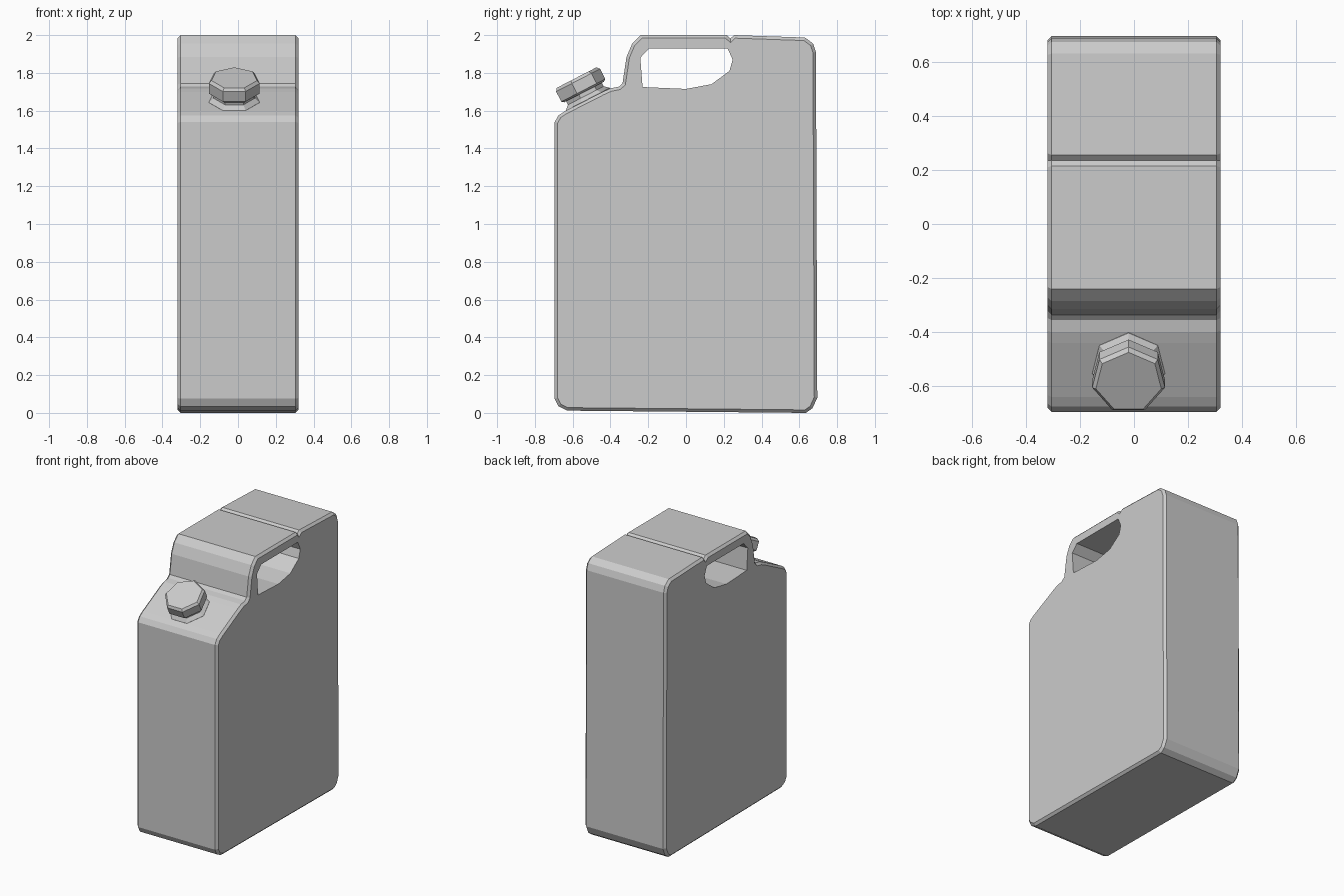
import bpy, bmesh
from math import radians, pi, sin, cos
from mathutils import Vector, Matrix

if "Cube" in bpy.data.objects:
    bpy.data.objects.remove(bpy.data.objects["Cube"])


def make_object(name, bm):
    bmesh.ops.recalc_face_normals(bm, faces=bm.faces[:])
    mesh = bpy.data.meshes.new(name)
    bm.to_mesh(mesh)
    bm.free()
    obj = bpy.data.objects.new(name, mesh)
    bpy.context.collection.objects.link(obj)
    return obj


def loft(name, rings):
    """Skin a list of equal-length point loops and cap both ends."""
    bm = bmesh.new()
    loops = [[bm.verts.new(p) for p in ring] for ring in rings]
    for a, b in zip(loops, loops[1:]):
        for i in range(len(a)):
            j = (i + 1) % len(a)
            bm.faces.new((a[i], a[j], b[j], b[i]))
    bm.faces.new(loops[0][::-1])
    bm.faces.new(loops[-1])
    return make_object(name, bm)


def inset(points, d):
    """Mitred inward offset of a counter-clockwise profile."""
    result = []
    for i, p in enumerate(points):
        p = Vector(p)
        e1 = (p - Vector(points[i - 1])).normalized()
        e2 = (Vector(points[(i + 1) % len(points)]) - p).normalized()
        n1, n2 = Vector((-e1.y, e1.x)), Vector((-e2.y, e2.x))
        result.append(p + (n1 + n2) * d / (1 + n1.dot(n2)))
    return result


def at_x(points, x):
    return [(x, p[0], p[1]) for p in points]


# Can body: side profile (y, z) with chamfered side edges
profile = [(-0.63, 0.012), (0.635, 0.0), (0.67, 0.025), (0.695, 0.08),
           (0.688, 1.91), (0.673, 1.955), (0.63, 1.987), (0.255, 2.0),
           (0.235, 1.982), (0.215, 2.0), (-0.24, 2.0), (-0.285, 1.955),
           (-0.315, 1.885), (-0.336, 1.745), (-0.355, 1.727),
           (-0.40, 1.718), (-0.44, 1.70), (-0.64, 1.598),
           (-0.675, 1.575), (-0.695, 1.54), (-0.695, 0.075), (-0.675, 0.035)]
inner = inset(profile, 0.016)
can_body = loft("can_body", [at_x(inner, -0.32), at_x(profile, -0.304),
                             at_x(profile, 0.304), at_x(inner, 0.32)])

# Handle opening cut straight through the body
opening = [(-0.23, 1.725), (0.0, 1.715), (0.135, 1.74), (0.23, 1.81),
           (0.247, 1.87), (0.22, 1.93), (-0.195, 1.93), (-0.242, 1.88)]
cutter = loft("handle_opening_cutter", [at_x(opening, -0.5), at_x(opening, 0.5)])
cutter.hide_render = True
cutter.hide_set(True)
cut = can_body.modifiers.new("handle_opening", 'BOOLEAN')
cut.operation = 'DIFFERENCE'
cut.solver = 'EXACT'
cut.object = cutter

# Tilted seven-sided neck and screw cap on the sloping shoulder
tilt = Matrix.Translation((-0.02, -0.524, 1.655)) @ Matrix.Rotation(radians(27.3), 4, 'X')


def seven_sided(name, steps):
    rings = []
    for radius, height in steps:
        rings.append([tilt @ Vector((radius * cos(pi / 2 + 2 * pi * i / 7),
                                     radius * sin(pi / 2 + 2 * pi * i / 7), height))
                      for i in range(7)])
    return loft(name, rings)


seven_sided("neck", [(0.138, -0.01), (0.138, 0.003), (0.112, 0.025), (0.112, 0.06)])
seven_sided("screw_cap", [(0.125, 0.046), (0.138, 0.056), (0.138, 0.116), (0.124, 0.132)])
